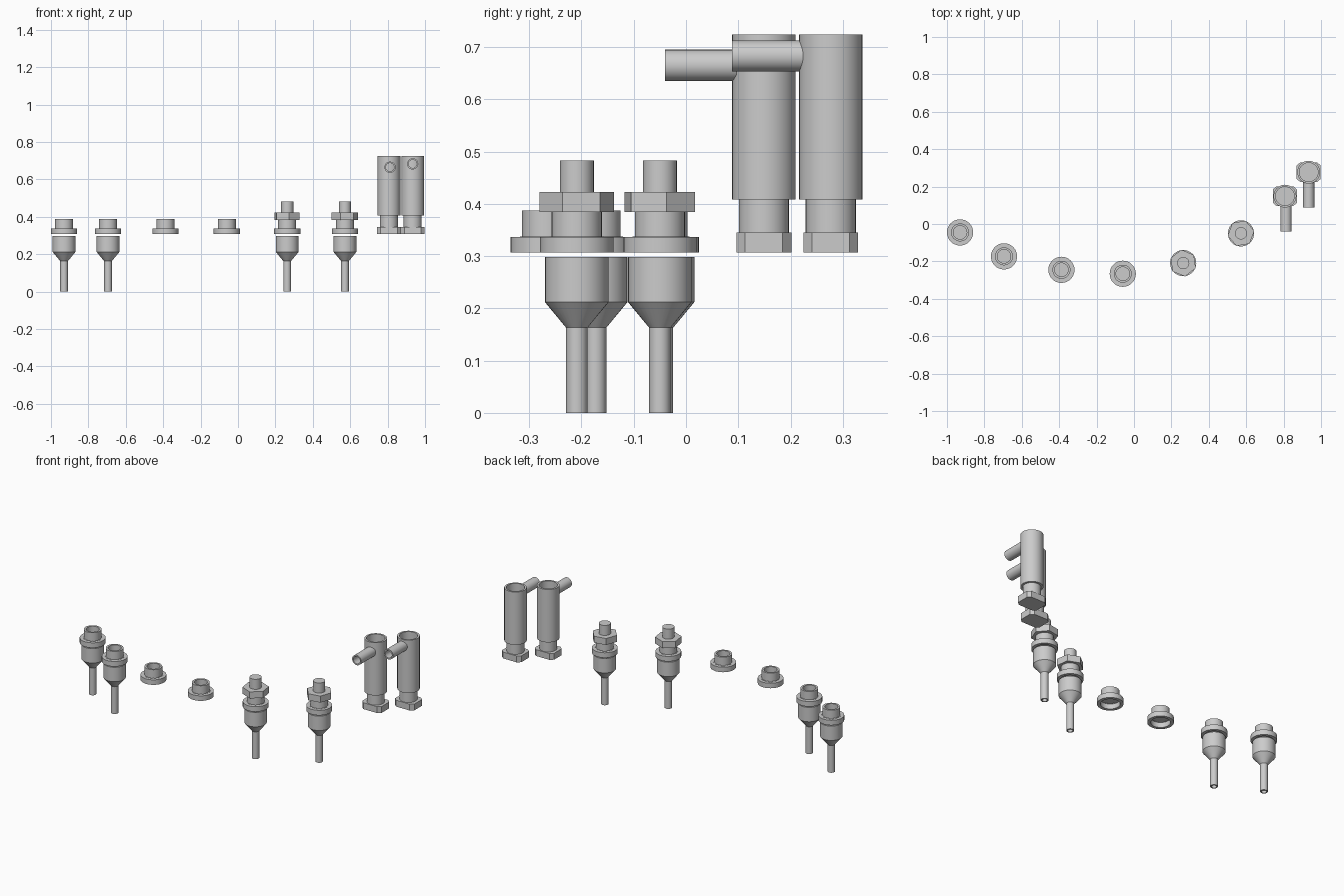
import bpy, bmesh
from math import cos, sin, pi, radians

if "Cube" in bpy.data.objects:
    bpy.data.objects.remove(bpy.data.objects["Cube"])

SEG = 32


def finish(bm, name, loc):
    bmesh.ops.recalc_face_normals(bm, faces=bm.faces)
    me = bpy.data.meshes.new(name)
    bm.to_mesh(me)
    bm.free()
    ob = bpy.data.objects.new(name, me)
    ob.location = loc
    bpy.context.collection.objects.link(ob)
    bpy.context.view_layer.objects.active = ob
    bpy.ops.object.select_all(action='DESELECT')
    ob.select_set(True)
    bpy.ops.object.shade_smooth_by_angle(angle=radians(30))
    return ob


def lathe(name, profile, loc, closed=False):
    """Revolve (radius, z) points about z; closed joins last point to first."""
    bm = bmesh.new()
    rings = []
    for r, z in profile:
        if r == 0:
            rings.append([bm.verts.new((0, 0, z))] * SEG)
        else:
            rings.append([bm.verts.new((r * cos(2 * pi * i / SEG), r * sin(2 * pi * i / SEG), z))
                          for i in range(SEG)])
    pairs = list(zip(rings, rings[1:])) + ([(rings[-1], rings[0])] if closed else [])
    for a, b in pairs:
        for i in range(SEG):
            j = (i + 1) % SEG
            bm.faces.new(list(dict.fromkeys((a[i], a[j], b[j], b[i]))))
    return finish(bm, name, loc)


def prism(name, outline, z0, z1, loc):
    bm = bmesh.new()
    face = bm.faces.new([bm.verts.new((x, y, z0)) for x, y in outline])
    top = bmesh.ops.extrude_face_region(bm, geom=[face], use_keep_orig=True)
    bmesh.ops.translate(bm, vec=(0, 0, z1 - z0),
                        verts=[v for v in top['geom'] if isinstance(v, bmesh.types.BMVert)])
    return finish(bm, name, loc)


# Cap: stepped collar with a recess above and below
CAP = [(0, .338), (.052, .338), (.052, .307), (.07, .307), (.07, .337), (.048, .337),
       (.048, .387), (.036, .387), (.036, .347), (0, .347)]
# Funnel nozzle: thin tube, cone and wide cup
NOZZLE = [(.0205, 0), (.0205, .163), (.061, .212), (.061, .298),
          (.052, .298), (.052, .214), (.014, .167), (.014, 0)]
# Plug stem rising through the nut
PLUG = [(0, .34), (.0325, .34), (.0325, .483), (0, .483)]
# Housing: neck and tall open barrel
BARREL = [(0, .34), (.048, .34), (.048, .408), (.061, .408), (.061, .724),
          (.05, .724), (.05, .42), (0, .42)]
PIPE = [(.03, 0), (.03, .137), (.022, .137), (.022, 0)]

# (x, y, has nozzle, nut angle or None)
fittings = [(-.93, -.045, True, None), (-.695, -.173, True, None),
            (-.388, -.245, False, None), (-.06, -.266, False, None),
            (.263, -.209, True, -22), (.572, -.05, True, 10)]
for n, (x, y, nozzle, nut) in enumerate(fittings, 1):
    loc = (x, y, 0)
    lathe(f"cap_{n}", CAP, loc)
    if nozzle:
        lathe(f"nozzle_{n}", NOZZLE, loc, closed=True)
    if nut is not None:
        lathe(f"plug_{n}", PLUG, loc)
        hexagon = [(.072 * cos(radians(nut + 60 * i)), .072 * sin(radians(nut + 60 * i)))
                   for i in range(6)]
        prism(f"nut_{n}", hexagon, .384, .423, loc)

# Two tall housings with chamfered feet and side pipes
foot = [(.064, -.036), (.064, .036), (.045, .0525), (-.045, .0525),
        (-.064, .036), (-.064, -.036), (-.045, -.0525), (.045, -.0525)]
for n, (x, y, px, pz) in enumerate([(.807, .149, .813, .665), (.934, .277, .934, .683)], 1):
    prism(f"foot_{n}", foot, .307, .345, (x, y, 0))
    lathe(f"barrel_{n}", BARREL, (x, y, 0))
    pipe = lathe(f"side_pipe_{n}", PIPE, (px, y - .052, pz), closed=True)
    pipe.rotation_euler = (pi / 2, 0, 0)
